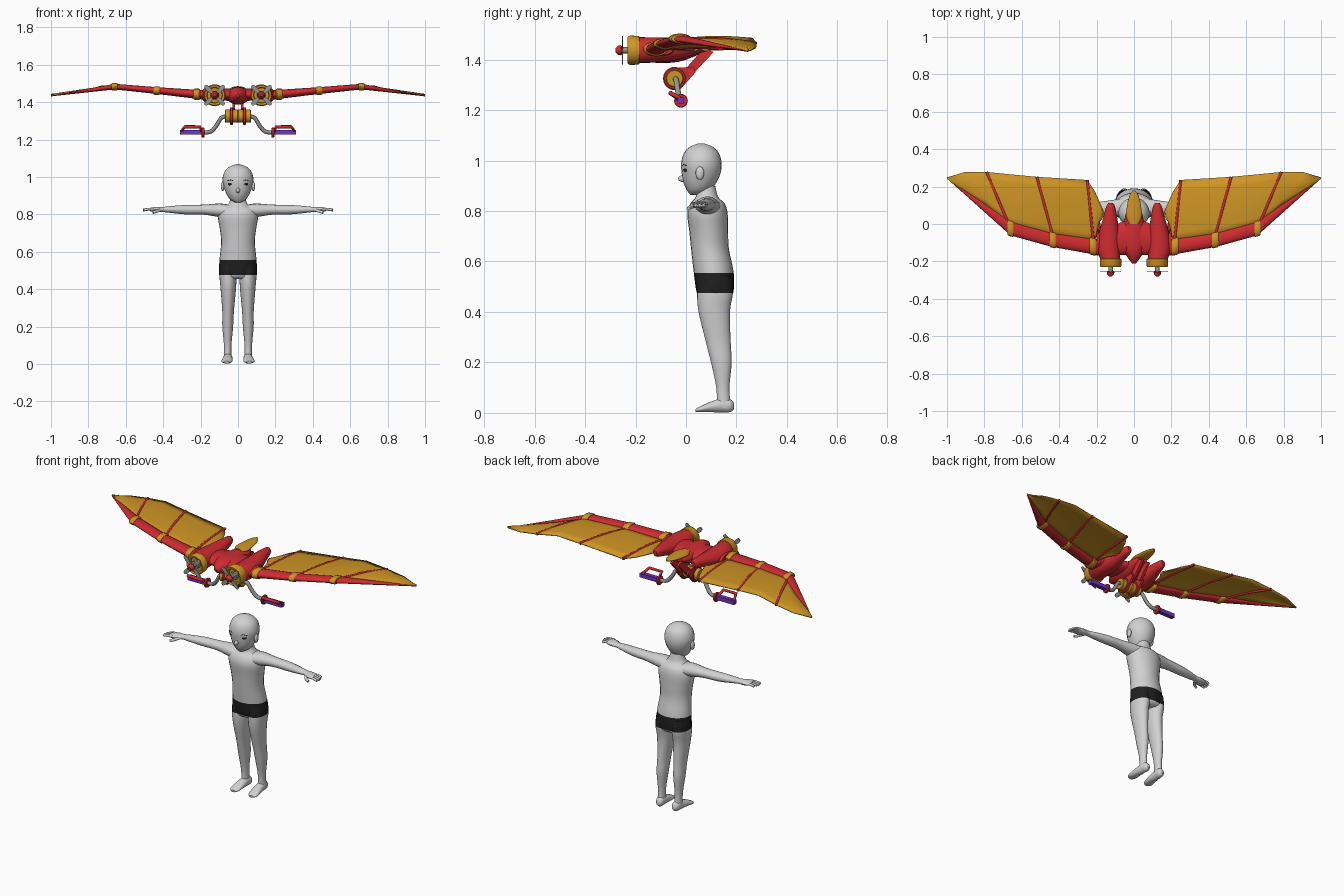
import bpy, bmesh, math
from mathutils import Vector

old = bpy.data.objects.get("Cube")
if old:
    bpy.data.objects.remove(old)


def material(name, r, g, b):
    m = bpy.data.materials.new(name)
    m.use_nodes = True
    m.diffuse_color = (r, g, b, 1)
    m.node_tree.nodes["Principled BSDF"].inputs["Base Color"].default_value = (r, g, b, 1)
    return m


RED = material("red paint", .62, .025, .03)
GOLD = material("gold fabric", .62, .3, .018)
GREY = material("grey metal", .3, .3, .28)
SKIN = material("pale body", .64, .64, .64)
BLACK = material("black cloth", .014, .014, .014)
PURPLE = material("purple grip", .16, .035, .55)


def finish(name, bm, mats, mirror=False, rule=None, angle=40):
    """Turn a bmesh into a shaded, optionally mirrored object."""
    bmesh.ops.recalc_face_normals(bm, faces=bm.faces)
    if rule:
        for f in bm.faces:
            f.material_index = rule(f.calc_center_median())
    me = bpy.data.meshes.new(name)
    bm.to_mesh(me)
    bm.free()
    ob = bpy.data.objects.new(name, me)
    bpy.context.collection.objects.link(ob)
    for m in mats:
        me.materials.append(m)
    bpy.ops.object.select_all(action='DESELECT')
    ob.select_set(True)
    bpy.context.view_layer.objects.active = ob
    bpy.ops.object.shade_smooth_by_angle(angle=math.radians(angle))
    if mirror:
        ob.modifiers.new("Mirror", 'MIRROR').use_mirror_merge = False
    return ob


def spline(rows, k):
    """Smoothly add k steps between key rows."""
    out = []
    for i in range(len(rows) - 1):
        a, b = rows[i], rows[i + 1]
        p, q = rows[max(i - 1, 0)], rows[min(i + 2, len(rows) - 1)]
        for s in range(k):
            t = s / k
            out.append([.5 * (2 * B + (C - A) * t + (2 * A - 5 * B + 4 * C - D) * t * t
                              + (3 * B - A - 3 * C + D) * t ** 3)
                        for A, B, C, D in zip(p, a, b, q)])
    return out + [rows[-1]]


def loft(name, axis, rows, mats, mirror=False, k=1, n=24, rule=None):
    """Skin ellipses; each row is position, two centres, two radii."""
    bm = bmesh.new()
    rings = []
    for p, c1, c2, r1, r2 in spline(rows, k):
        ring = []
        for i in range(n):
            a = math.tau * i / n
            u, v = c1 + r1 * math.cos(a), c2 + r2 * math.sin(a)
            ring.append(bm.verts.new({'x': (p, u, v), 'y': (u, p, v), 'z': (u, v, p)}[axis]))
        rings.append(ring)
    for a, b in zip(rings, rings[1:]):
        for i in range(n):
            bm.faces.new((a[i - 1], a[i], b[i], b[i - 1]))
    bm.faces.new(rings[0])
    bm.faces.new(rings[-1])
    return finish(name, bm, mats, mirror, rule)


def disc(name, x0, x1, y, z, r, mat):
    """Wheel with its axle along x."""
    b = .1 * r
    loft(name, 'x', [(x0, y, z, r - b, r - b), (x0 + b, y, z, r, r), (x1 - b, y, z, r, r),
                     (x1, y, z, r - b, r - b)], [mat], True)


def ball(name, centre, radii, mat, mirror=False, turn=0):
    bm = bmesh.new()
    bmesh.ops.create_uvsphere(bm, u_segments=16, v_segments=10, radius=1)
    c, s = math.cos(turn), math.sin(turn)
    for v in bm.verts:
        p = [a * b for a, b in zip(v.co, radii)]
        v.co = Vector(centre) + Vector((p[0] * c - p[1] * s, p[0] * s + p[1] * c, p[2]))
    finish(name, bm, [mat], mirror, angle=60)


def plate(name, yz, x0, x1, mat):
    """Extrude a side outline along x."""
    bm = bmesh.new()
    f = bm.faces.new([bm.verts.new((x0, y, z)) for y, z in yz])
    ext = bmesh.ops.extrude_face_region(bm, geom=[f])["geom"]
    bmesh.ops.translate(bm, vec=(x1 - x0, 0, 0),
                        verts=[g for g in ext if isinstance(g, bmesh.types.BMVert)])
    finish(name, bm, [mat], True)


def tube(name, pts, r, mat, closed=False, smooth=1):
    cu = bpy.data.curves.new(name, 'CURVE')
    cu.dimensions = '3D'
    cu.bevel_depth, cu.bevel_resolution, cu.use_fill_caps = r, 2, True
    pts = spline(pts, smooth)
    sp = cu.splines.new('POLY')
    sp.points.add(len(pts) - 1)
    for q, p in zip(sp.points, pts):
        q.co = (*p, 1)
    sp.use_cyclic_u = closed
    cu.materials.append(mat)
    ob = bpy.data.objects.new(name, cu)
    bpy.context.collection.objects.link(ob)
    bpy.ops.object.select_all(action='DESELECT')
    ob.select_set(True)
    bpy.context.view_layer.objects.active = ob
    bpy.ops.object.convert(target='MESH')
    ob = bpy.context.object
    ob.modifiers.new("Mirror", 'MIRROR').use_mirror_merge = False


# Standing figure: torso and legs share the shorts colour rule
def shorts(c):
    return int(.475 < c.z < .555)


loft("torso", 'z', [(.455, 0, .115, .07, .05), (.475, 0, .115, .1, .072), (.555, 0, .11, .099, .079),
     (.65, 0, .095, .09, .075), (.72, 0, .09, .097, .077), (.79, 0, .085, .108, .08),
     (.83, 0, .085, .095, .068), (.855, 0, .083, .052, .045), (.9, 0, .08, .036, .036)],
     [SKIN, BLACK], k=4, rule=shorts)
loft("leg", 'z', [(.54, .05, .115, .045, .065), (.475, .053, .115, .046, .071), (.4, .052, .112, .041, .062),
     (.28, .053, .128, .031, .049), (.2, .055, .14, .029, .041), (.1, .055, .146, .02, .026),
     (.02, .055, .15, .021, .028)], [SKIN, BLACK], True, 4, rule=shorts)
loft("foot", 'y', [(.19, .052, .026, .008, .012), (.175, .052, .029, .022, .026), (.14, .054, .03, .024, .028),
     (.09, .057, .022, .028, .019), (.055, .06, .014, .028, .011), (.038, .06, .01, .015, .006)],
     [SKIN], True, 3)
loft("arm", 'x', [(.05, .085, .818, .055, .034), (.1, .085, .822, .046, .036), (.18, .085, .825, .034, .027),
     (.28, .08, .825, .03, .025), (.36, .07, .826, .025, .018), (.4, .065, .826, .02, .014),
     (.44, .055, .826, .032, .014), (.47, .05, .826, .03, .009)], [SKIN], True, 4, 16)
for i in range(4):
    y = .026 + .016 * i
    tip = .5 + .008 * math.sin(i + .5)
    tube("finger", [(.45, y, .828), (.48, y - .002, .828), (tip, y - .004, .823)], .007, SKIN)
tube("thumb", [(.41, .05, .824), (.435, .018, .816), (.455, .01, .81)], .008, SKIN)

# Head
loft("head", 'z', [(.863, 0, .04, .014, .022), (.88, 0, .049, .042, .044), (.91, 0, .055, .062, .064),
     (.95, 0, .06, .077, .077), (.99, 0, .061, .083, .08), (1.03, 0, .061, .071, .069),
     (1.055, 0, .061, .045, .044), (1.068, 0, .061, .01, .01)], [SKIN], k=4)
ball("nose", (0, -.014, .928), (.011, .017, .013), SKIN)
ball("ear", (.082, .055, .95), (.009, .017, .026), SKIN, True)
ball("eye", (.043, -.003, .963), (.014, .004, .008), BLACK, True, .55)
tube("brow", [(.022, -.014, .978), (.04, -.008, .984), (.058, .006, .979)], .0025, BLACK)


# Wings
def wing_z(x):
    return 1.44 + .043 * (x - .2) / .46 if x < .66 else 1.483 - .05 * (x - .66) / .34


spar = [(.19, -.125, .042, .025), (.44, -.085, .037, .018), (.66, -.024, .037, .015), (1, .246, .003, .002)]
loft("wing_leading_edge", 'x', [(x, y, wing_z(x), ry, rz) for x, y, ry, rz in spar], [RED], True, n=16)
for (x, y, ry, rz), x in zip(spar, (.22, .435, .66)):
    y += .17 * (x - spar[0][0]) * (x < .3)
    loft("spar_clamp", 'x', [(x + d, y + d * .25, wing_z(x), ry + g, rz + g)
         for d, g in ((-.017, .001), (-.012, .005), (.012, .005), (.017, .001))], [GOLD], True, n=16)

membrane = [(.165, .04, .07), (.19, 0, .13), (.21, -.1, .175), (.25, -.1, .235), (.44, -.07, .247),
            (.52, -.05, .252), (.66, -.01, .265), (.79, .1, .278), (.9, .17, .278), (1, .244, .248)]
bm = bmesh.new()
rows = []
for x, y0, y1 in membrane:
    rows.append([bm.verts.new((x, y0 + (y1 - y0) * t / 6, wing_z(x) + .008 * math.sin(math.pi * t / 6)))
                 for t in range(7)])
for a, b in zip(rows, rows[1:]):
    for i in range(6):
        bm.faces.new((a[i], b[i], b[i + 1], a[i + 1]))
ob = finish("wing_membrane", bm, [GOLD], True)
thick = ob.modifiers.new("Thickness", 'SOLIDIFY')
thick.thickness, thick.offset = .006, 0
for (xa, ya), (xb, yb) in (((.21, -.16), (.25, .235)), ((.435, -.06), (.52, .252)), ((.67, .0), (.788, .278))):
    xm, ym = (xa + xb) / 2, (ya + yb) / 2
    tube("wing_rib", [(xa, ya, wing_z(xa)), (xm, ym, wing_z(xm) + .008), (xb, yb, wing_z(xb))], .008, RED)

# Fuselage, engine pods and tail
loft("fuselage", 'y', [(-.212, 0, 1.435, .008, .008), (-.185, 0, 1.435, .03, .028), (-.13, 0, 1.434, .058, .046),
     (-.03, 0, 1.435, .058, .044), (.05, 0, 1.445, .045, .025), (.08, 0, 1.45, .03, .012)], [RED], k=3)
loft("wing_stub", 'x', [(-.2, -.11, 1.44, .058, .025), (0, -.07, 1.44, .095, .034), (.2, -.11, 1.44, .058, .025)],
     [RED], k=4)
loft("tail", 'y', [(.0, 0, 1.468, .025, .014), (.04, 0, 1.47, .042, .014), (.1, 0, 1.473, .037, .012),
     (.15, 0, 1.476, .025, .009), (.178, 0, 1.478, .008, .004)], [GOLD], k=3)
loft("engine_pod", 'y', [(-.19, .127, 1.438, .052, .051), (-.13, .136, 1.438, .062, .05), (-.04, .132, 1.442, .053, .045),
     (.04, .127, 1.455, .036, .033), (.095, .125, 1.462, .023, .025), (.112, .125, 1.464, .012, .015)],
     [RED], True, 3)
loft("engine_cowl", 'y', [(y, .125, 1.437, r, r) for y, r in ((-.183, .048), (-.186, .057), (-.224, .058),
     (-.231, .053), (-.228, .042), (-.205, .039))], [GOLD], True, n=32)
loft("propeller_shaft", 'y', [(y, .125, 1.437, r, r) for y, r in ((-.2, .024), (-.228, .022), (-.229, .012), (-.262, .012))],
     [GREY], True)
loft("spinner", 'y', [(y, .125, 1.437, r, r) for y, r in ((-.252, .016), (-.258, .02), (-.27, .018), (-.28, .008))],
     [RED], True)
bm = bmesh.new()
for q in range(4):
    a = math.pi / 4 + q * math.pi / 2
    out, side = Vector((math.cos(a), 0, math.sin(a))), Vector((-math.sin(a), 0, math.cos(a)))
    hub = Vector((.125, -.25, 1.437))
    f = bm.faces.new([bm.verts.new(hub + out * r + side * w) for r, w in
                      ((.008, -.006), (.05, -.013), (.07, -.009), (.074, 0), (.07, .009), (.05, .013), (.008, .006))])
    ext = bmesh.ops.extrude_face_region(bm, geom=[f])["geom"]
    bmesh.ops.translate(bm, vec=(0, -.004, 0), verts=[g for g in ext if isinstance(g, bmesh.types.BMVert)])
finish("propeller", bm, [GREY], True)

# Hanging control gear
plate("hanger_strut", [(.0, 1.365), (.03, 1.345), (.11, 1.43), (.07, 1.445)], .016, .03, RED)
plate("hub_bracket", [(-.05, 1.366), (.03, 1.372), (.038, 1.35), (-.02, 1.285)], .028, .042, RED)
disc("hub_flange", .026, .044, -.045, 1.325, .046, RED)
disc("hub_drum", 0, .07, -.045, 1.325, .035, GOLD)
tube("control_arm", [(.06, -.042, 1.325), (.09, -.038, 1.315), (.115, -.032, 1.275), (.145, -.025, 1.243),
                     (.19, -.02, 1.237)], .011, GREY, smooth=4)
disc("handle_disc", .18, .194, -.02, 1.237, .027, RED)
tube("handle_frame", [(.195, -.02, 1.24), (.203, -.062, 1.268), (.285, -.062, 1.268), (.303, -.02, 1.244)],
     .009, RED, True)
plate("handle_grip", [(-.034, 1.226), (-.008, 1.226), (-.008, 1.25), (-.034, 1.25)], .194, .31, PURPLE)
